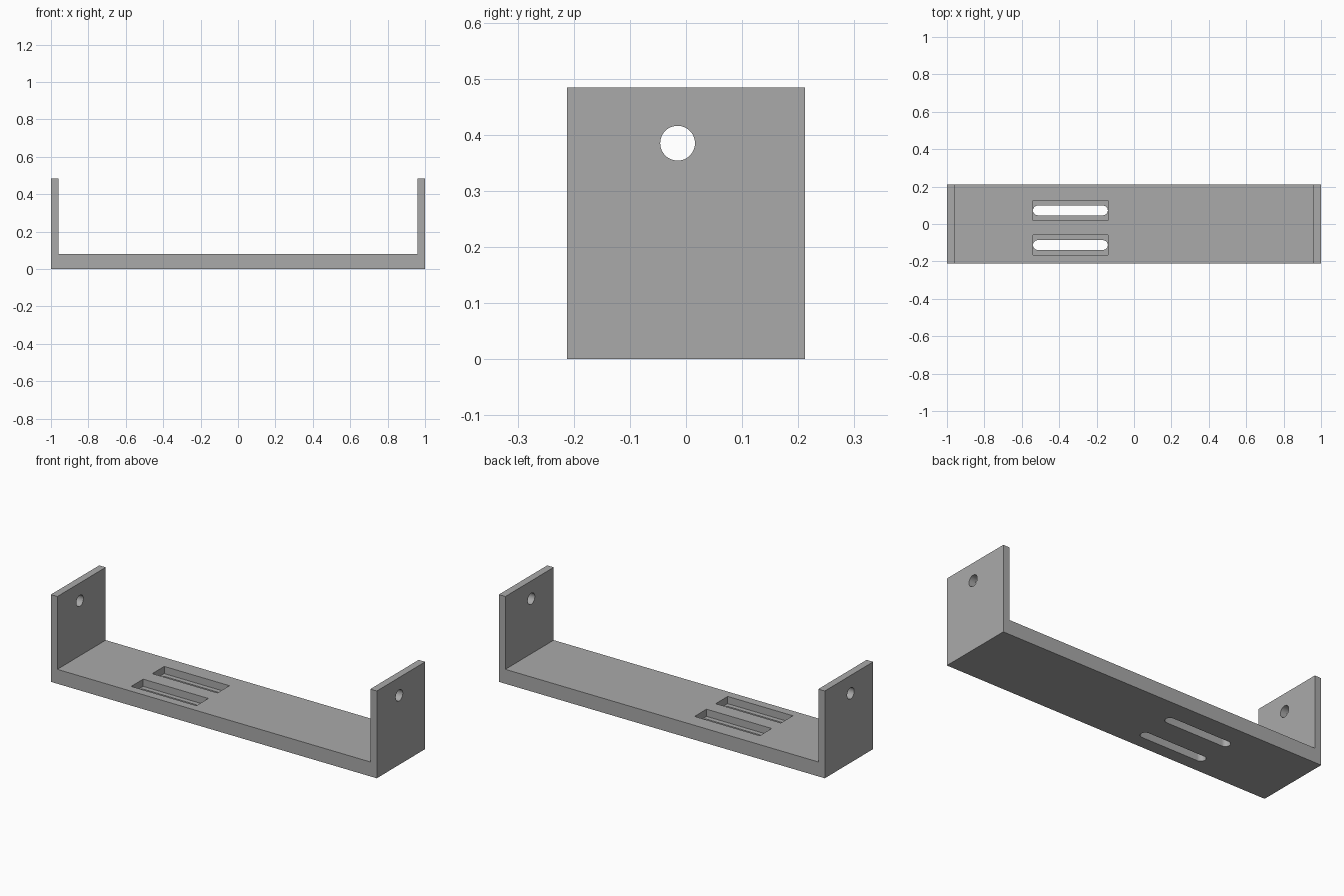
import bpy
import math

if "Cube" in bpy.data.objects:
    bpy.data.objects.remove(bpy.data.objects["Cube"], do_unlink=True)

DEPTH, HEIGHT, BASE, WALL = 0.424, 0.484, 0.08, 0.04
SLOT_X, SLOT_LEN = -0.34, 0.40

grey = bpy.data.materials.new("plain_grey")
grey.use_nodes = True
colour = (0.4, 0.4, 0.4, 1)
grey.diffuse_color = colour
grey.node_tree.nodes["Principled BSDF"].inputs["Base Color"].default_value = colour


def prism(name, outline, start, end, place):
    """Extrude a 2D outline between two levels; place maps (u, v, level) to xyz."""
    n = len(outline)
    verts = [place(u, v, w) for w in (start, end) for u, v in outline]
    faces = [tuple(reversed(range(n))), tuple(range(n, 2 * n))]
    faces += [(i, (i + 1) % n, n + (i + 1) % n, n + i) for i in range(n)]
    mesh = bpy.data.meshes.new(name)
    mesh.from_pydata(verts, [], faces)
    mesh.materials.append(grey)
    obj = bpy.data.objects.new(name, mesh)
    bpy.context.collection.objects.link(obj)
    return obj


def arc(cx, cy, r, a0, a1, steps):
    angles = [math.radians(a0 + (a1 - a0) * i / steps) for i in range(steps + 1)]
    return [(cx + r * math.cos(a), cy + r * math.sin(a)) for a in angles]


def upright(x, y, z):
    return (x, y, z)


def from_front(x, z, y):
    return (x, -y, z)


def from_side(y, z, x):
    return (x, y, z)


# U-shaped bracket body
inner = 1 - WALL
profile = [(-1, 0), (1, 0), (1, HEIGHT), (inner, HEIGHT), (inner, BASE),
           (-inner, BASE), (-inner, HEIGHT), (-1, HEIGHT)]
bracket = prism("bracket", profile, -DEPTH / 2, DEPTH / 2, from_front)

# Pivot hole through both end walls
cutters = [prism("hole_cutter", arc(-0.015, 0.385, 0.031, 0, 360, 48)[:-1],
                 -1.1, 1.1, from_side)]

# Rounded slots, each below a rectangular pocket
half, radius, pocket = SLOT_LEN / 2, 0.026, 0.0525
for side, y in (("front", -0.1125), ("back", 0.0725)):
    slot = (arc(SLOT_X + half - radius, y, radius, -90, 90, 16)
            + arc(SLOT_X - half + radius, y, radius, 90, 270, 16))
    cutters.append(prism(side + "_slot_cutter", slot, -0.1, 0.06, upright))
    x0, x1 = SLOT_X - half, SLOT_X + half
    rect = [(x0, y - pocket), (x1, y - pocket), (x1, y + pocket), (x0, y + pocket)]
    cutters.append(prism(side + "_pocket_cutter", rect, BASE / 2, 0.2, upright))

for cutter in cutters:
    cutter.hide_render = True
    cutter.hide_set(True)
    cut = bracket.modifiers.new(cutter.name, 'BOOLEAN')
    cut.operation = 'DIFFERENCE'
    cut.solver = 'EXACT'
    cut.object = cutter

# Bake the cuts, then smooth only the rounded walls
bpy.context.view_layer.objects.active = bracket
bracket.select_set(True)
for cut in list(bracket.modifiers):
    bpy.ops.object.modifier_apply(modifier=cut.name)
for cutter in cutters:
    bpy.data.objects.remove(cutter, do_unlink=True)
bpy.ops.object.shade_smooth_by_angle(angle=math.radians(30))
